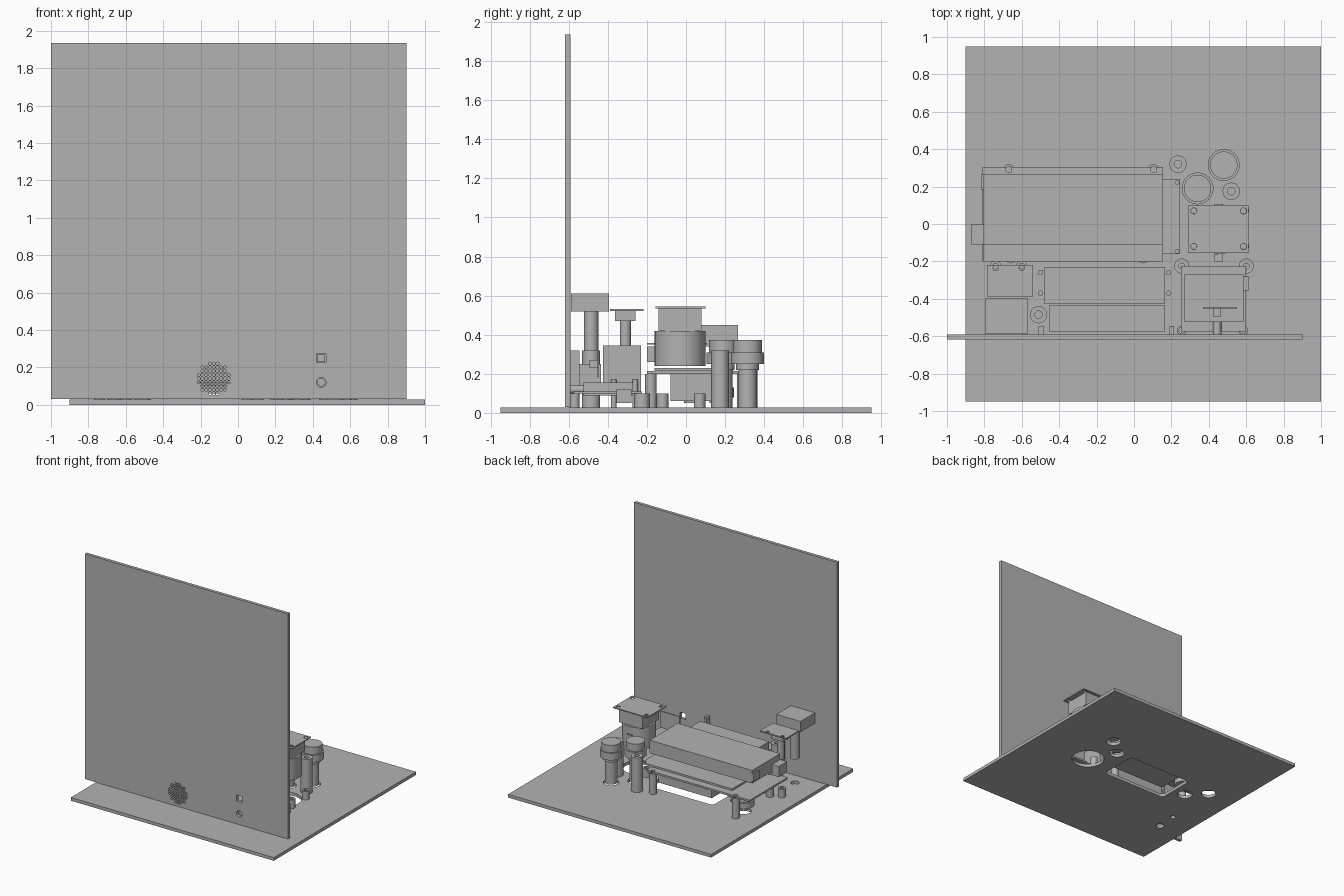
import bpy, bmesh, math
from mathutils import Matrix, Vector

if "Cube" in bpy.data.objects:
    bpy.data.objects.remove(bpy.data.objects["Cube"], do_unlink=True)

grey = bpy.data.materials.new("plain grey")
grey.use_nodes = True
grey.diffuse_color = (.45, .45, .45, 1)
grey.node_tree.nodes["Principled BSDF"].inputs["Base Color"].default_value = grey.diffuse_color


def finish(name, bm):
    """Turn a bmesh into a named grey object."""
    bmesh.ops.recalc_face_normals(bm, faces=bm.faces)
    mesh = bpy.data.meshes.new(name)
    bm.to_mesh(mesh)
    bm.free()
    mesh.materials.append(grey)
    obj = bpy.data.objects.new(name, mesh)
    bpy.context.collection.objects.link(obj)
    return obj


def add_box(bm, x, y, z, corner=0):
    size = (x[1] - x[0], y[1] - y[0], z[1] - z[0])
    centre = (sum(x) / 2, sum(y) / 2, sum(z) / 2)
    matrix = Matrix.Translation(centre) @ Matrix.Diagonal((*size, 1))
    verts = bmesh.ops.create_cube(bm, size=1, matrix=matrix)["verts"]
    if corner:
        edges = {e for v in verts for e in v.link_edges
                 if abs(e.verts[0].co.z - e.verts[1].co.z) > size[2] / 2}
        bmesh.ops.bevel(bm, geom=list(edges), offset=corner, segments=5,
                        profile=.5, affect='EDGES')


def add_rod(bm, centre, radius, length, axis='Z', sides=32):
    turn = Matrix.Rotation(math.pi / 2, 4, 'X') if axis == 'Y' else Matrix()
    bmesh.ops.create_cone(bm, cap_ends=True, segments=sides, radius1=radius, radius2=radius,
                          depth=length, matrix=Matrix.Translation(centre) @ turn)


def box(name, x, y, z):
    bm = bmesh.new()
    add_box(bm, x, y, z)
    return finish(name, bm)


def lathe(name, place, profile, closed=False):
    """Spin a radius/height profile about a vertical axis."""
    bm = bmesh.new()
    verts = [bm.verts.new((r, 0, z)) for r, z in profile]
    pairs = list(zip(verts, verts[1:]))
    if closed:
        pairs.append((verts[-1], verts[0]))
    edges = [bm.edges.new(pair) for pair in pairs]
    bmesh.ops.spin(bm, geom=verts + edges, axis=(0, 0, 1), cent=(0, 0, 0),
                   angle=math.tau, steps=40, use_merge=True)
    bmesh.ops.remove_doubles(bm, verts=bm.verts, dist=.0001)
    bmesh.ops.translate(bm, verts=bm.verts, vec=(*place, 0))
    obj = finish(name, bm)
    for face in obj.data.polygons:
        face.use_smooth = True
    for o in bpy.context.selected_objects:
        o.select_set(False)
    obj.select_set(True)
    bpy.context.view_layer.objects.active = obj
    bpy.ops.object.shade_smooth_by_angle()
    return obj


def rod(name, place, radius, low, high):
    return lathe(name, place, [(0, low), (radius, low), (radius, high), (0, high)])


def tube(name, place, radius, bore, low, high):
    return lathe(name, place, [(bore, low), (radius, low), (radius, high), (bore, high)], True)


def cut(obj, bm):
    """Subtract everything in a bmesh from an object."""
    cutter = finish(obj.name + "_cutter", bm)
    cutter.hide_render = True
    cutter.hide_set(True)
    cutter.display_type = 'WIRE'
    mod = obj.modifiers.new("holes", 'BOOLEAN')
    mod.object = cutter
    mod.solver = 'EXACT'
    bpy.context.view_layer.update()
    final = bpy.data.meshes.new_from_object(obj.evaluated_get(bpy.context.evaluated_depsgraph_get()))
    obj.modifiers.clear()
    obj.data = final
    bpy.data.objects.remove(cutter, do_unlink=True)


def drill(obj, places, radius, height):
    bm = bmesh.new()
    for place in places:
        add_rod(bm, (*place, height), radius, .2, sides=20)
    cut(obj, bm)


FLOOR = .027
high_buttons = [(.48, .315), (.34, .19)]
low_buttons = [(-.51, .03), (-.65, .16)]
stick = (.46, -.03)
lamp, sensor = (-.68, -.485), (-.67, -.31)

# Base plate with its openings
base = box("base_plate", (-.9, 1), (-.95, .95), (0, FLOOR))
holes = bmesh.new()
add_box(holes, (-.4, .21), (-.12, .21), (-.1, .1), corner=.03)
add_rod(holes, (*stick, 0), .13, .2)
for place in high_buttons + low_buttons:
    add_rod(holes, (*place, 0), .06, .2)
add_rod(holes, (*lamp, 0), .032, .2)
add_rod(holes, (*sensor, 0), .02, .2)
cut(base, holes)

# Upright panel with speaker grille, square window and round socket hole
panel = box("upright_panel", (-1, .9), (-.618, -.592), (.03, 1.935))
holes = bmesh.new()
for i in range(-4, 5):
    for j in range(-4, 5):
        if math.hypot(i, j) < 4.3:
            add_rod(holes, (-.13 + i * .02, -.6, .14 + j * .02), .008, .2, 'Y', 12)
add_box(holes, (.42, .47), (-.7, -.5), (.225, .275))
add_rod(holes, (.445, -.6, .12), .026, .2, 'Y')
cut(panel, holes)

# Push buttons, two raised and two close to the base
for place in high_buttons:
    lathe("high_button", place, [(0, FLOOR), (.047, FLOOR), (.047, .22), (.058, .22), (.058, .25),
                                 (.085, .25), (.085, .31), (.073, .31), (.073, .372), (0, .372)])
for place in low_buttons:
    lathe("low_button", place, [(0, .05), (.04, .05), (.04, .08), (.085, .08), (.085, .13),
                                (.072, .13), (.072, .2), (0, .2)])

# Hollow mounting posts
for place in [(.235, .32), (.52, .175), (-.51, -.485)]:
    tube("tall_post", place, .046, .02, FLOOR, .32)
screen_mounts = [(-.67, .29), (.105, .29), (-.66, -.18), (.05, -.18)]
for place in screen_mounts:
    tube("screen_post", place, .03, .016, FLOOR, .2)
stick_mounts = [(x, y) for x in (.32, .585) for y in (-.12, .07)]
sensor_mounts = [(-.74, -.225), (-.6, -.225)]
for place in stick_mounts + sensor_mounts:
    tube("short_post", place, .03, .015, FLOOR, .1)
for place in [(.255, -.225), (.6, -.225), (.255, -.57), (.585, -.57)]:
    tube("amplifier_post", place, .04 if place[1] > -.5 else .025, .015, FLOOR, .1)

# Screen stack: carrier, circuit board, display and controller case
carrier = box("screen_carrier", (-.81, .155), (-.2, .305), (.2, .215))
drill(carrier, screen_mounts, .016, .2)
board = box("screen_board", (-.6, .245), (-.16, .24), (.215, .23))
drill(board, [(.23, .22), (.23, -.145)], .01, .2)
box("display", (-.36, .14), (-.08, .17), (.06, .2))
box("controller_case", (-.805, .155), (-.11, .265), (.34, .45))
box("controller_ledge", (-.805, .155), (-.2, -.11), (.26, .34))
box("side_connector", (-.87, -.805), (-.11, 0), (.31, .4))
box("side_port", (-.818, -.805), (.185, .265), (.36, .42))

# Joystick assembly
rod("stick_housing", stick, .13, .24, .42)
box("stick_box", (.35, .57), (-.14, .08), (.42, .535))
lid = box("stick_lid", (.29, .613), (-.155, .1), (.535, .544))
drill(lid, stick_mounts, .016, .54)
for y in (-.2, .1):
    box("stick_tab", (.43, .475), (y, y + .04 if y < 0 else y + .008), (.35, .358))

# Speaker enclosure, its front part, end brackets and locating pins
box("speaker_case", (-.48, .165), (-.425, -.23), (.1, .345))
box("speaker_front", (-.455, .165), (-.575, -.435), (.12, .25))
for x, side in ((-.51, 1), (.215, -1)):
    box("speaker_bracket", sorted((x, x + side * .025)), (-.592, -.545), (FLOOR, .32))
for x in (-.5, .185):
    for y in (-.26, -.37):
        rod("speaker_pin", (x, y), .014, FLOOR, .17)

# Audio amplifier with socket barrel
box("amplifier_board", (.25, .6), (-.575, -.225), (.1, .11))
box("amplifier_body", (.27, .585), (-.525, -.27), (.09, .155))
box("amplifier_connector", (.585, .615), (-.355, -.28), (.05, .12))
barrel = bmesh.new()
add_rod(barrel, (.445, -.56, .12), .022, .07, 'Y')
finish("socket_barrel", barrel)

# Panel switch behind the square window
box("switch_plate", (.37, .55), (-.452, -.444), (.18, .32))
box("switch_button", (.422, .466), (-.495, -.452), (.23, .27))

# Lamp block and sensor on their stems
box("lamp_block", (-.795, -.57), (-.588, -.395), (.52, .61))
rod("lamp_stem", lamp, .037, .24, .52)
plate = box("sensor_board", (-.785, -.54), (-.388, -.218), (.522, .532))
drill(plate, [(x, -.235) for x in (-.74, -.6)], .014, .53)
box("sensor_body", (-.725, -.615), (-.363, -.258), (.47, .522))
rod("sensor_stem", sensor, .028, .3, .47)
